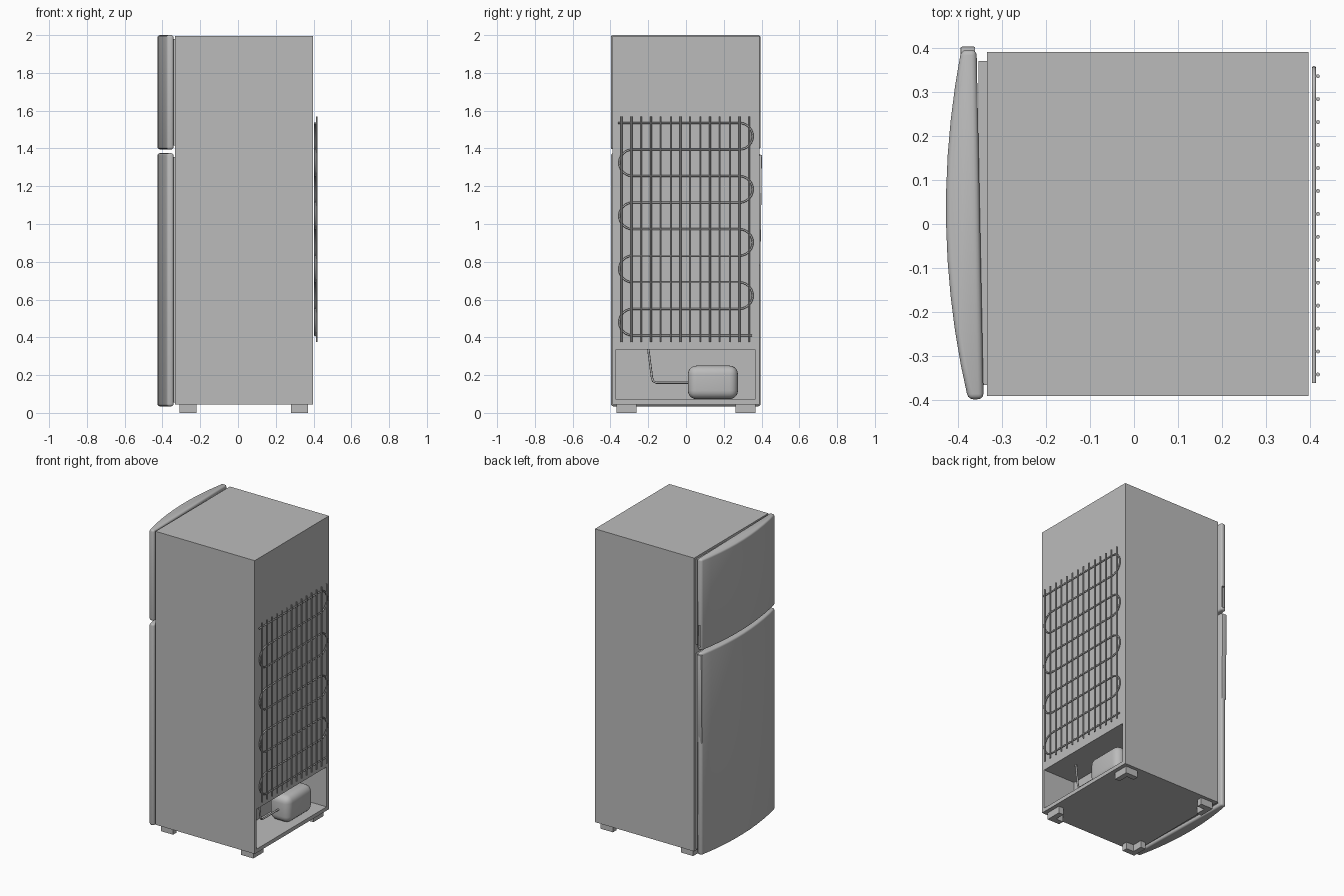
import bpy, bmesh, math
from mathutils import Vector, Matrix

cube = bpy.data.objects.get("Cube")
if cube:
    bpy.data.objects.remove(cube, do_unlink=True)

grey = bpy.data.materials.new("plain grey")
grey.use_nodes = True
GREY = (0.5, 0.5, 0.5, 1)
grey.diffuse_color = GREY
grey.node_tree.nodes["Principled BSDF"].inputs["Base Color"].default_value = GREY


def select(obj):
    bpy.ops.object.select_all(action='DESELECT')
    obj.select_set(True)
    bpy.context.view_layer.objects.active = obj


def finish(name, bm):
    bmesh.ops.recalc_face_normals(bm, faces=bm.faces)
    mesh = bpy.data.meshes.new(name)
    bm.to_mesh(mesh)
    bm.free()
    mesh.materials.append(grey)
    obj = bpy.data.objects.new(name, mesh)
    bpy.context.collection.objects.link(obj)
    return obj


def prism(name, outline, z0, z1):
    """Extrude an xy outline from z0 to z1."""
    bm = bmesh.new()
    base = bm.faces.new([bm.verts.new((x, y, z0)) for x, y in outline])
    top = bmesh.ops.extrude_face_region(bm, geom=[base])["geom"]
    verts = [v for v in top if isinstance(v, bmesh.types.BMVert)]
    bmesh.ops.translate(bm, verts=verts, vec=(0, 0, z1 - z0))
    return finish(name, bm)


def box(name, x0, x1, y0, y1, z0, z1):
    return prism(name, [(x0, y0), (x1, y0), (x1, y1), (x0, y1)], z0, z1)


def cut(obj, cutter):
    mod = obj.modifiers.new("cut", 'BOOLEAN')
    mod.operation, mod.solver, mod.object = 'DIFFERENCE', 'EXACT', cutter
    select(obj)
    bpy.ops.object.modifier_apply(modifier=mod.name)
    bpy.data.objects.remove(cutter, do_unlink=True)


def bevel(obj, width, segments):
    mod = obj.modifiers.new("rounding", 'BEVEL')
    mod.width, mod.segments = width, segments
    mod.limit_method, mod.angle_limit = 'ANGLE', math.radians(35)
    select(obj)
    bpy.ops.object.modifier_apply(modifier=mod.name)
    bpy.ops.object.shade_smooth_by_angle(angle=math.radians(35))


def tube(name, paths, radius):
    curve = bpy.data.curves.new(name, 'CURVE')
    curve.dimensions = '3D'
    curve.bevel_depth, curve.bevel_resolution = radius, 2
    curve.use_fill_caps = True
    for path in paths:
        spline = curve.splines.new('POLY')
        spline.points.add(len(path) - 1)
        for point, co in zip(spline.points, path):
            point.co = (*co, 1)
    curve.materials.append(grey)
    obj = bpy.data.objects.new(name, curve)
    bpy.context.collection.objects.link(obj)
    select(obj)
    bpy.ops.object.convert(target='MESH')
    bpy.ops.object.shade_smooth_by_angle(angle=math.radians(50))


# Cabinet with an open machine compartment at the back
cabinet = box("cabinet", -0.333, 0.396, -0.39, 0.39, 0.045, 1.995)
cut(cabinet, box("cutter", 0.16, 0.5, -0.37, 0.365, 0.07, 0.335))

# Bowed doors, hung slightly ajar on the -y side
HINGE = Vector((-0.341, -0.397, 0))
SWING = Matrix.Translation(HINGE) @ Matrix.Rotation(0.02, 4, 'Z')
WIDTH = 0.792


def bow(steps=10):
    front = []
    for i in range(steps + 1):
        t = i / steps
        front.append((-0.035 - 0.042 * (1 - (2 * t - 1) ** 2), WIDTH * t))
    return [(0, 0)] + front + [(0, WIDTH)]


for label, z0, z1 in (("freezer", 1.395, 2.0), ("fridge", 0.035, 1.375)):
    door = prism(label + "_door", bow(), z0, z1)
    bevel(door, 0.012, 3)
    if label == "freezer":
        cut(door, box("cutter", -0.026, -0.006, WIDTH - 0.015, 0.85, 1.415, 1.56))
    door.data.transform(SWING)
    box(label + "_gasket", -0.352, -0.332, -0.365, 0.37, z0 + 0.02, z1 - 0.02)

# Slim grip down the opening edge of the lower door, tapering downward
grip = box("door_grip", -0.393, -0.36, 0.38, 0.402, 0.78, 1.365)
for v in grip.data.vertices:
    if v.co.z < 1 and v.co.y > 0.39:
        v.co.y = 0.394
bevel(grip, 0.003, 2)

# Angled corner feet
for end, cx in (("front", -0.31), ("rear", 0.37)):
    for side, cy in (("right", -0.368), ("left", 0.368)):
        dx = 0.09 if cx < 0 else -0.09
        dy = 0.105 if cy < 0 else -0.105
        ell = [(0, 0), (1, 0), (1, 0.35), (0.4, 0.35), (0.4, 1), (0, 1)]
        prism(f"{end}_{side}_foot", [(cx + dx * u, cy + dy * w) for u, w in ell], 0, 0.046)

# Condenser: serpentine pipe
ROWS, PITCH, TOP, R = 9, 0.1406, 1.535, 0.0703
path = [(0.408, -0.36, TOP)]
for row in range(ROWS - 1):
    s = 1 if row % 2 == 0 else -1
    centre = TOP - PITCH * (row + 0.5)
    for k in range(13):
        a = math.pi * (0.5 - k / 12)
        path.append((0.408, s * (0.283 + R * math.cos(a)), centre + R * math.sin(a)))
path.append((0.408, 0.35, TOP - PITCH * (ROWS - 1)))
tube("condenser_pipe", [path], 0.005)

# Condenser: upright wires
wires = [-0.341 + 0.052 * i for i in range(14)]
tube("condenser_wires", [[(0.417, y, 0.375), (0.417, y, 1.57)] for y in wires], 0.0045)

# Compressor and its pipe
compressor = box("compressor", 0.215, 0.365, 0.01, 0.275, 0.073, 0.25)
bevel(compressor, 0.045, 5)
tube("compressor_pipe", [[(0.29, -0.2, 0.34), (0.29, -0.18, 0.185), (0.29, -0.174, 0.168),
                          (0.29, -0.158, 0.16), (0.29, 0.03, 0.16)]], 0.006)
